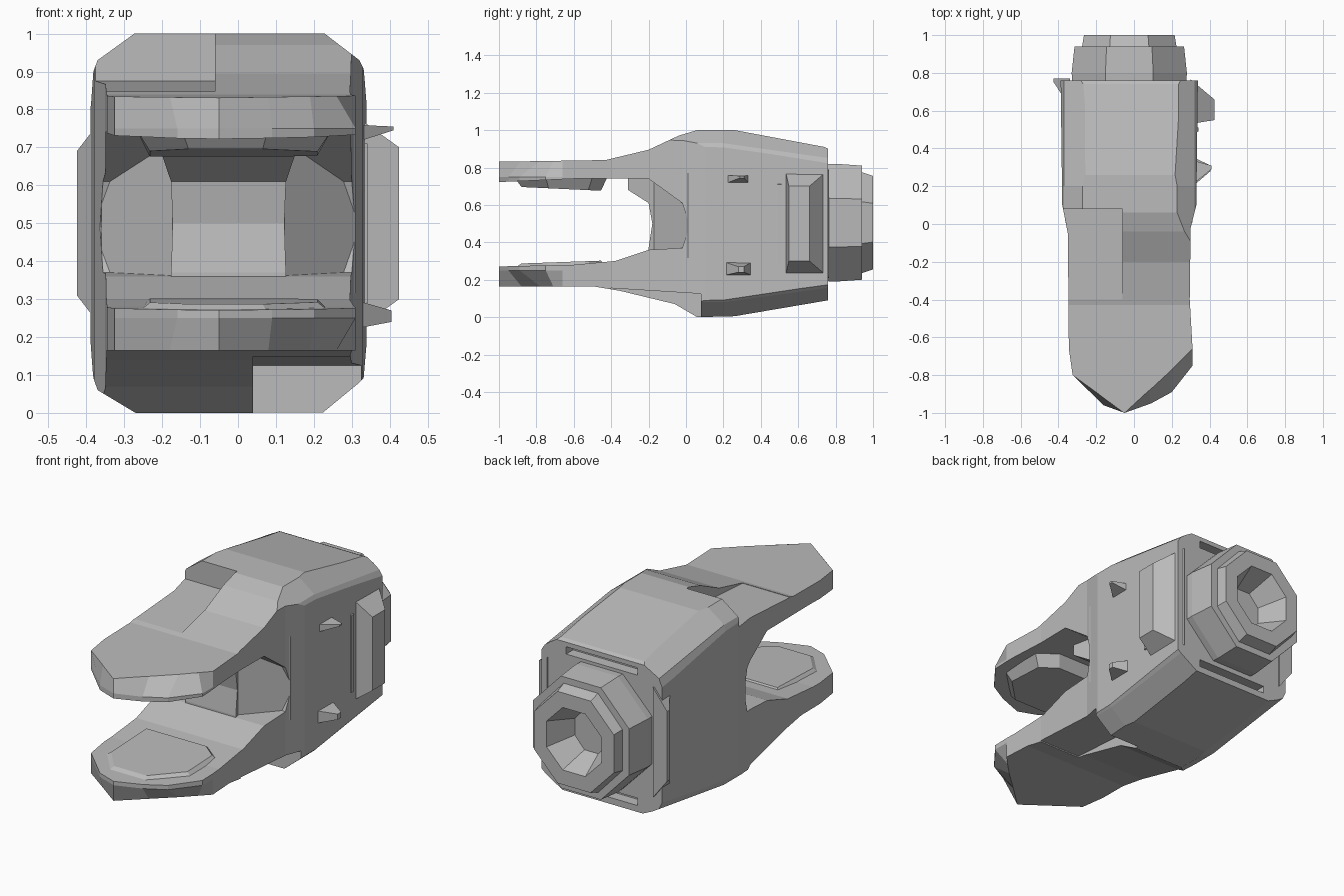
import bpy, bmesh, math

cube = bpy.data.objects.get("Cube")
if cube:
    bpy.data.objects.remove(cube, do_unlink=True)

grey = bpy.data.materials.new("plain_grey")
grey.use_nodes = True
grey.diffuse_color = (0.5, 0.5, 0.5, 1)
grey.node_tree.nodes["Principled BSDF"].inputs["Base Color"].default_value = (0.5, 0.5, 0.5, 1)


def loft(name, rings):
    """Join matching rings of points into a closed flat-shaded solid."""
    bm = bmesh.new()
    loops = [[bm.verts.new(p) for p in ring] for ring in rings]
    n = len(loops[0])
    for a, b in zip(loops, loops[1:]):
        for i in range(n):
            j = (i + 1) % n
            bm.faces.new((a[i], a[j], b[j], b[i]))
    bm.faces.new(loops[0])
    bm.faces.new(loops[-1])
    bmesh.ops.recalc_face_normals(bm, faces=bm.faces)
    mesh = bpy.data.meshes.new(name)
    bm.to_mesh(mesh)
    bm.free()
    mesh.materials.append(grey)
    obj = bpy.data.objects.new(name, mesh)
    bpy.context.collection.objects.link(obj)
    return obj


def prism(name, axis, outline, lo, hi):
    """Extrude a flat outline along one axis."""
    k = "xyz".index(axis)
    return loft(name, [[p[:k] + (d,) + p[k:] for p in outline] for d in (lo, hi)])


def block(name, x0, base, x1, tip):
    """Tapered block; base and tip are (y low, y high, z low, z high)."""
    def rect(x, r):
        return [(x, r[0], r[2]), (x, r[1], r[2]), (x, r[1], r[3]), (x, r[0], r[3])]
    return loft(name, [rect(x0, base), rect(x1, tip)])


def combine(target, tool, operation):
    mod = target.modifiers.new(operation, "BOOLEAN")
    mod.operation = operation
    mod.solver = "EXACT"
    mod.object = tool
    bpy.context.view_layer.objects.active = target
    bpy.ops.object.modifier_apply(modifier=mod.name)
    bpy.data.objects.remove(tool, do_unlink=True)


# Body with both jaws: side profile
side = [(-1.05, 0.83), (-0.43, 0.84), (-0.2, 0.895), (-0.04, 0.97), (0.06, 1.0),
        (0.26, 1.0), (0.74, 0.91), (0.76, 0.9), (0.76, 0.09), (0.26, 0.005),
        (0.06, 0.0), (-0.06, 0.07), (-0.35, 0.14), (-0.5, 0.165), (-1.05, 0.165),
        (-1.05, 0.27), (-0.6, 0.28), (-0.38, 0.3), (-0.2, 0.36), (-0.02, 0.37),
        (0.02, 0.49), (-0.02, 0.61), (-0.2, 0.74), (-0.6, 0.74), (-1.05, 0.72)]
body = prism("body_and_jaws", "x", side, -0.6, 0.6)

# Plan trim: jaw tips are pointed on the outer faces, rounded on the inner ones
flanks = [(0.31, -0.66), (0.295, -0.4), (0.3, -0.02), (0.33, 0.1), (0.34, 0.9),
          (-0.39, 0.9), (-0.38, 0.1), (-0.35, -0.05), (-0.345, -0.66), (-0.325, -0.8)]
rounded = [(-0.16, -0.96), (-0.05, -1.0), (0.09, -0.95), (0.2, -0.89), (0.31, -0.75)]
pointed = [(-0.18, -0.905), (-0.05, -1.0), (0.08, -0.88), (0.19, -0.78), (0.26, -0.71)]
levels = [(-0.2, pointed), (0.165, pointed), (0.25, rounded),
          (0.75, rounded), (0.835, pointed), (1.2, pointed)]
combine(body, loft("plan_trim", [[(x, y, z) for x, y in tip + flanks]
                                 for z, tip in levels]), "INTERSECT")

# Front trim: chamfered corners that close in toward the rear
front = [(-0.19, 1.06), (0.15, 1.06), (0.32, 0.93), (0.36, 0.85), (0.36, 0.12),
         (0.32, 0.08), (0.15, -0.06), (-0.17, -0.06), (-0.37, 0.06), (-0.42, 0.2),
         (-0.42, 0.8), (-0.37, 0.93)]
combine(body, loft("front_trim", [[(x, y, 0.5 + (z - 0.5) * s) for x, z in front]
                                  for y, s in ((-1.2, 1), (0.2, 1), (0.9, 0.77))]), "INTERSECT")

# Opposed stepped notches behind the jaws, and shallow slots in the rear face
notch = [(-0.4, 0.845), (0.08, 0.875), (0.08, 1.1), (-0.4, 1.1)]
combine(body, prism("upper_notch", "x", notch, -0.6, -0.06), "DIFFERENCE")
low_notch = [(y, 1 - z) for y, z in notch]
combine(body, prism("lower_notch", "x", low_notch, 0.04, 0.6), "DIFFERENCE")
for z in (0.835, 0.125):
    slot = [(0.7, z), (0.8, z), (0.8, z + 0.04), (0.7, z + 0.04)]
    combine(body, prism("rear_slot", "x", slot, -0.24, 0.19), "DIFFERENCE")

# Faceted wall at the back of the mouth
wall_side = [(0.1, 0.31), (-0.2, 0.33), (-0.2, 0.37), (-0.18, 0.5), (-0.2, 0.61),
             (-0.31, 0.68), (-0.31, 0.77), (0.1, 0.77)]
wall_plan = [(-0.36, 0.2), (-0.36, 0.0), (-0.17, -0.17), (-0.22, -0.4),
             (0.17, -0.4), (0.12, -0.17), (0.31, 0.01), (0.31, 0.2)]
wall = prism("mouth_wall", "x", wall_side, -0.5, 0.5)
combine(wall, prism("wall_trim", "z", wall_plan, 0, 1), "INTERSECT")

# Raised pads on the inner jaw faces
pad = [(-0.27, -0.78), (-0.15, -0.92), (0.08, -0.92), (0.25, -0.75),
       (0.25, -0.5), (0.15, -0.42), (-0.27, -0.42)]
for name, root, tip, tilt in (("upper_pad", 0.75, 0.685, -0.04), ("lower_pad", 0.26, 0.295, 0.03)):
    inner = [(-0.02 + (x + 0.02) * 0.85, -0.65 + (y + 0.65) * 0.85, tip + tilt * (y + 0.65))
             for x, y in pad]
    loft(name, [[(x, y, root) for x, y in pad], inner])

# Octagonal rear collar with a tapering socket
steps = [(0.7, 0.30, 0.31), (0.8, 0.305, 0.315), (0.94, 0.29, 0.305), (0.94, 0.25, 0.27),
         (1.0, 0.24, 0.25), (1.0, 0.165, 0.17), (0.85, 0.1, 0.11)]
grow = 1 / math.cos(math.pi / 8)
turns = [math.pi * (i + 0.5) / 4 for i in range(8)]
loft("rear_collar", [[(-0.025 + rx * grow * math.cos(a), y, 0.505 + rz * grow * math.sin(a))
                      for a in turns] for y, rx, rz in steps])

# Side cover, narrow rail and spurs on one side, flared guard on the other
block("side_cover", 0.3, (0.53, 0.765, 0.21, 0.79), 0.425, (0.55, 0.66, 0.3, 0.7))
block("side_rail", 0.3, (0.485, 0.515, 0.28, 0.72), 0.342, (0.49, 0.51, 0.29, 0.71))
block("lower_spur", 0.3, (0.19, 0.36, 0.22, 0.3), 0.405, (0.28, 0.31, 0.24, 0.27))
block("upper_spur", 0.3, (0.2, 0.34, 0.71, 0.76), 0.41, (0.29, 0.31, 0.745, 0.755))
block("flared_guard", -0.34, (0.62, 0.77, 0.2, 0.8), -0.425, (0.75, 0.77, 0.31, 0.69))
